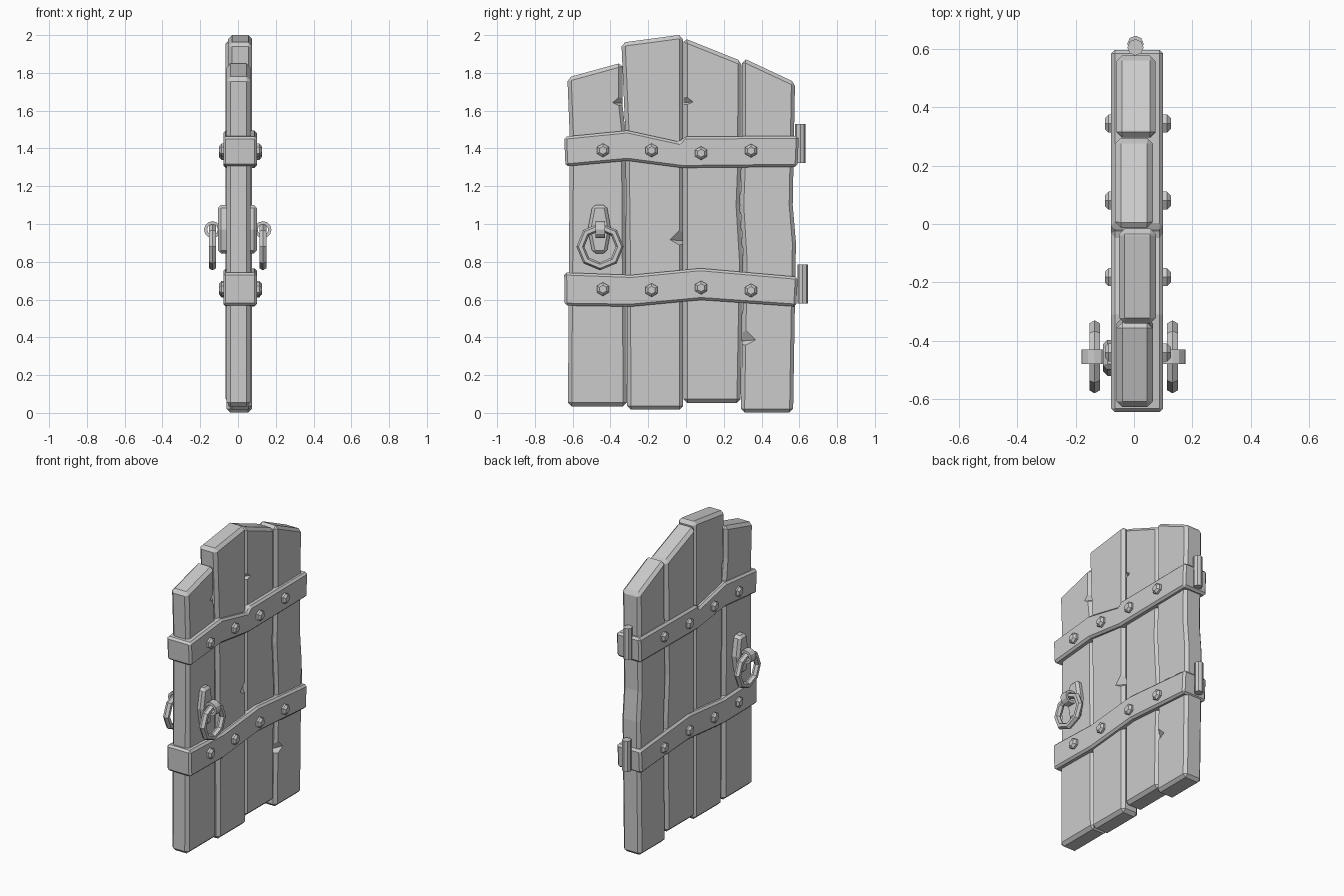
import bpy, bmesh
from math import sin, cos, pi, radians
from mathutils import Vector

if "Cube" in bpy.data.objects:
    bpy.data.objects.remove(bpy.data.objects["Cube"])


def make(name, verts, faces):
    me = bpy.data.meshes.new(name)
    me.from_pydata(verts, [], faces)
    bm = bmesh.new()
    bm.from_mesh(me)
    bmesh.ops.recalc_face_normals(bm, faces=bm.faces)
    bm.to_mesh(me)
    bm.free()
    ob = bpy.data.objects.new(name, me)
    bpy.context.collection.objects.link(ob)
    return ob


def prism(name, outline, x0, x1, bevel, angle=30):
    """(y, z) outline extruded along x with a single-segment chamfer."""
    n = len(outline)
    verts = [(x, y, z) for x in (x0, x1) for y, z in outline]
    faces = [list(range(n)), list(range(n, 2 * n))]
    faces += [(i, (i + 1) % n, n + (i + 1) % n, n + i) for i in range(n)]
    ob = make(name, verts, faces)
    m = ob.modifiers.new("chamfer", "BEVEL")
    m.width, m.segments = bevel, 1
    m.limit_method, m.angle_limit = "ANGLE", radians(angle)
    return ob


def hoop(name, center, section, n, axis):
    """Closed ring: (radius, offset) section swept round the x or y axis."""
    c, k = Vector(center), len(section)
    verts = []
    for i in range(n):
        a = 2 * pi * i / n
        for r, o in section:
            u, v = r * cos(a), r * sin(a)
            verts.append(c + Vector((o, u, v) if axis == "x" else (u, o, v)))
    faces = [(i * k + j, i * k + (j + 1) % k,
              (i + 1) % n * k + (j + 1) % k, (i + 1) % n * k + j)
             for i in range(n) for j in range(k)]
    return make(name, verts, faces)


def chip(plank, face_x, edge, tip, z, h):
    """Wedge-shaped splinter cut from a plank edge on the +x face."""
    s = 1 if tip > edge else -1
    e = edge - s * 0.01
    x = face_x + 0.01
    cut = make("chip_cutter", [(x, e, z + h), (x, e, z - h), (x, tip, z - h * 0.3),
                               (face_x - 0.05, e, z - h * 0.4)],
               [(0, 1, 2), (0, 1, 3), (1, 2, 3), (0, 2, 3)])
    cut.hide_render = True
    cut.hide_viewport = True
    m = plank.modifiers.new("chip", "BOOLEAN")
    m.operation, m.object, m.solver = "DIFFERENCE", cut, "EXACT"


# Planks
p1 = prism("plank_1", [(-.625, .035), (-.313, .035), (-.318, .9), (-.322, 1.5),
                       (-.337, 1.64), (-.337, 1.855), (-.628, 1.775), (-.615, 1.45)],
           -.06, .065, .02)
p2 = prism("plank_2", [(-.311, .017), (-.015, .017), (-.015, 1.995), (-.04, 2.0),
                       (-.342, 1.96), (-.322, 1.5), (-.315, .9)],
           -.052, .075, .02)
p3 = prism("plank_3", [(-.013, .053), (.289, .053), (.303, .8), (.285, 1.1),
                       (.293, 1.3), (.295, 1.862), (-.013, 1.985)],
           -.065, .065, .02)
p4 = prism("plank_4", [(.291, .003), (.567, .003), (.582, .9), (.565, 1.1),
                       (.577, 1.75), (.32, 1.87), (.297, 1.87), (.295, 1.3),
                       (.287, 1.1), (.305, .8)],
           -.06, .073, .02)

# Broken chips on the plank edges
chip(p1, .065, -.335, -.40, 1.66, .055)
chip(p3, .065, -.013, .05, 1.66, .045)
chip(p2, .075, -.015, -.10, .94, .075)
chip(p4, .073, .297, .385, .41, .075)

# Iron straps wrapped round the door
prism("upper_strap", [(-.638, 1.305), (-.31, 1.335), (-.02, 1.297), (.59, 1.303),
                      (.597, 1.467), (-.01, 1.462), (-.035, 1.435), (-.31, 1.495),
                      (-.645, 1.462)], -.078, .1, .013, 45)
prism("lower_strap", [(-.642, .568), (-.29, .563), (.08, .598), (.583, .563),
                      (.592, .72), (.105, .763), (.07, .765), (-.29, .73),
                      (-.645, .743)], -.078, .1, .013, 45)

# Hexagonal rivets, running through both faces
for row, heights in (("upper", (1.39, 1.39, 1.375, 1.388)), ("lower", (.655, .65, .663, .648))):
    for i, (y, z) in enumerate(zip((-.44, -.182, .08, .344), heights)):
        hexa = [(y + .036 * sin(k * pi / 3), z + .036 * cos(k * pi / 3)) for k in range(6)]
        prism(f"{row}_rivet_{i + 1}", hexa, -.1, .126, .013, 70)

# Hinge pins
for name, y, z0, z1 in (("upper_hinge_pin", .605, 1.322, 1.53), ("lower_hinge_pin", .617, .58, .785)):
    ring = [(.005 + .028 * cos(k * pi / 4), y + .028 * sin(k * pi / 4)) for k in range(8)]
    make(name, [(a, b, z) for z in (z0, z1) for a, b in ring],
         [list(range(8)), list(range(8, 16))]
         + [(k, (k + 1) % 8, 8 + (k + 1) % 8, 8 + k) for k in range(8)])

# Handle plate, staples and octagonal pull rings
prism("handle_plate", [(-.495, .845), (-.42, .845), (-.397, .97), (-.42, 1.1),
                       (-.495, 1.1), (-.52, .97)], -.107, .1, .016, 50)
for side, x in (("left", -.135), ("right", .132)):
    hoop(f"{side}_staple", (x, -.455, .97),
         [(.028, -.025), (.045, -.025), (.045, .025), (.028, .025)], 12, "y")
    hoop(f"{side}_pull_ring", (x, -.455, .88),
         [(.104 + .021 * cos(k * pi / 3), .021 * sin(k * pi / 3)) for k in range(6)], 8, "x")
